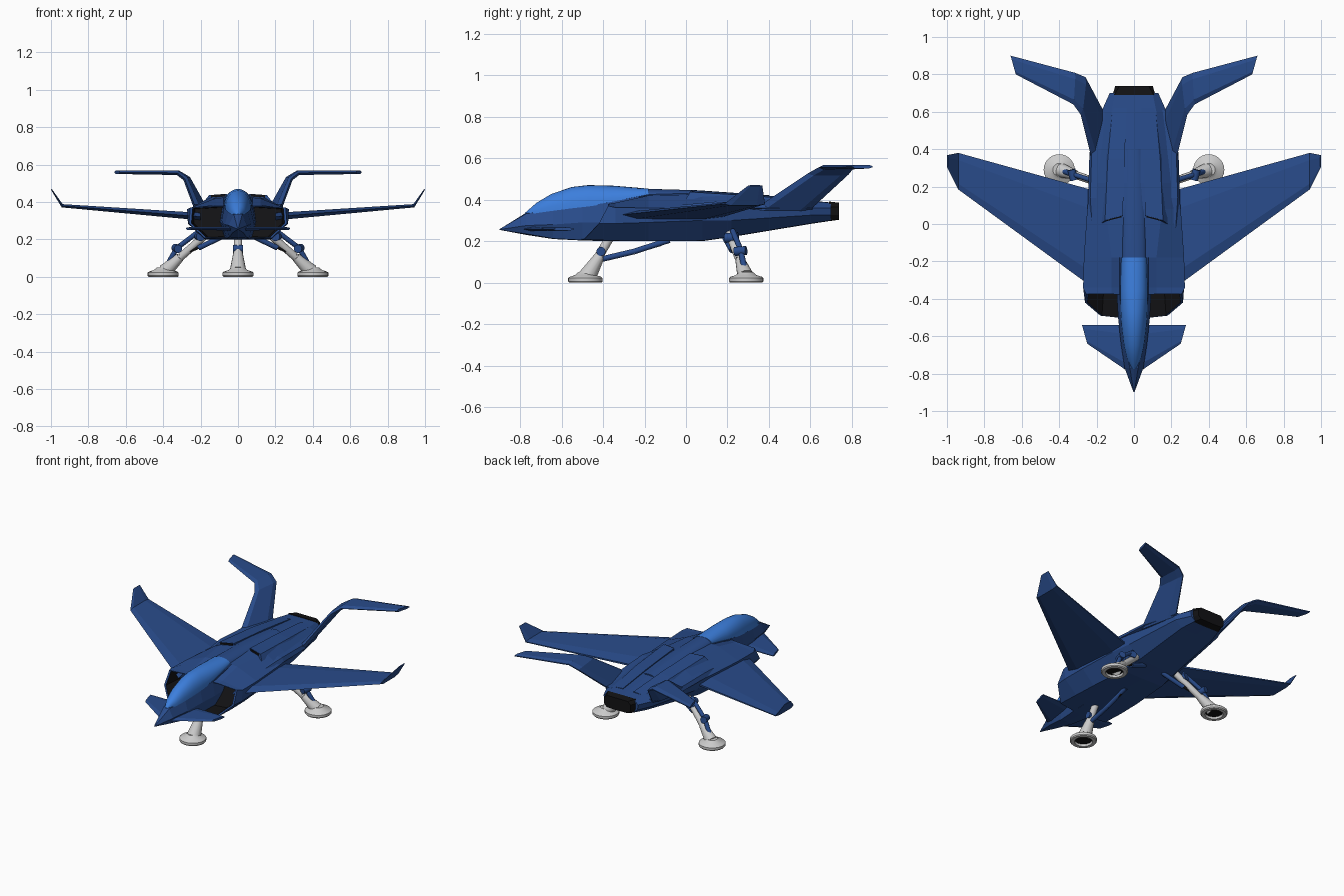
import bpy, bmesh
from math import cos, sin, pi
from mathutils import Vector as V

if "Cube" in bpy.data.objects:
    bpy.data.objects.remove(bpy.data.objects["Cube"])


def material(name, rgb):
    m = bpy.data.materials.new(name)
    m.diffuse_color = (*rgb, 1)
    m.use_nodes = True
    m.node_tree.nodes["Principled BSDF"].inputs["Base Color"].default_value = m.diffuse_color
    return m


BLUE = material("hull_blue", (0.022, 0.072, 0.26))
GLASS = material("canopy_blue", (0.045, 0.21, 0.72))
BLACK = material("black", (0.006, 0.006, 0.007))


def loft(name, rings, mat=None, mirror=False, caps=(True, True), smooth=False):
    """Skin a list of equal-length point rings."""
    bm = bmesh.new()
    vs = [[bm.verts.new(p) for p in r] for r in rings]
    n = len(vs[0])
    for a, b in zip(vs, vs[1:]):
        for i in range(n):
            j = (i + 1) % n
            bm.faces.new((a[i], a[j], b[j], b[i]))
    for on, r in zip(caps, (vs[0], vs[-1])):
        if on:
            bm.faces.new(r)
    bmesh.ops.recalc_face_normals(bm, faces=bm.faces)
    me = bpy.data.meshes.new(name)
    bm.to_mesh(me)
    bm.free()
    ob = bpy.data.objects.new(name, me)
    bpy.context.collection.objects.link(ob)
    if mat:
        me.materials.append(mat)
    if mirror:
        ob.modifiers.new("mirror", "MIRROR").use_mirror_merge = False
    if smooth:
        bpy.context.view_layer.objects.active = ob
        ob.select_set(True)
        bpy.ops.object.shade_smooth_by_angle()
        ob.select_set(False)
    return ob


def full(half):
    """Complete a half section whose ends lie on x = 0."""
    return half + [(-x, y, z) for x, y, z in half[-2:0:-1]]


def sec(y, top, pts, bottom):
    return full([(0, y, top)] + [(x, y, z) for x, z in pts] + [(0, y, bottom)])


def scaled(ring, s, dy=0):
    return [(x * s, y + dy, 0.295 + (z - 0.295) * s) for x, y, z in ring]


def panel(name, stations, mirror=True):
    """Wing-like panel; station = leading point, trailing point, up, thickness."""
    rings = []
    for le, te, up, t in stations:
        le, te, u = V(le), V(te), V(up).normalized() * t / 2
        a, b = le.lerp(te, 0.15), le.lerp(te, 0.8)
        rings.append([le, a + u, b + u, te + u * .3, te - u * .3, b - u, a - u])
    return loft(name, rings, BLUE, mirror)


def rod(name, a, b, r1, r2, mat=None, mirror=False, n=14):
    a, b = V(a), V(b)
    q = (b - a).to_track_quat('Z', 'Y')
    ring = lambda c, r: [c + q @ V((r * cos(2 * pi * i / n), r * sin(2 * pi * i / n), 0)) for i in range(n)]
    return loft(name, [ring(a, r1), ring(b, r2)], mat, mirror, smooth=True)


def lathe(name, x, y, profile, mat=None, mirror=False, n=28):
    rings = [[(x + r * cos(2 * pi * i / n), y + r * sin(2 * pi * i / n), z) for i in range(n)]
             for r, z in profile]
    return loft(name, rings, mat, mirror, caps=(False, True), smooth=True)


# Main hull with slanted intake lip
lip = full([(0, -.38, .38), (.12, -.375, .378), (.255, -.375, .37),
            (.262, -.42, .285), (.18, -.49, .208), (0, -.51, .203)])
tail = sec(.70, .386, [(.10, .385), (.13, .36), (.125, .325), (.095, .30)], .298)
loft("hull", [
    scaled(lip, .95), lip,
    sec(-.34, .385, [(.12, .385), (.272, .362), (.268, .285), (.18, .202)], .2),
    sec(-.18, .43, [(.12, .42), (.268, .36), (.262, .29), (.175, .2)], .2),
    sec(.08, .437, [(.15, .425), (.25, .36), (.24, .30), (.155, .202)], .2),
    sec(.22, .43, [(.15, .42), (.235, .362), (.222, .30), (.14, .222)], .22),
    sec(.60, .395, [(.12, .392), (.175, .36), (.17, .325), (.12, .285)], .283),
    tail], BLUE, caps=(False, True))
loft("intake_mouths", [scaled(lip, .95, .002), scaled(lip, .9, .14)], BLACK, caps=(False, True))

# Exhaust nozzle at the tail
loft("exhaust_nozzle", [
    sec(.69, .391, [(.105, .39), (.115, .365), (.112, .325), (.098, .298)], .296),
    sec(.738, .385, [(.078, .385), (.10, .365), (.10, .325), (.08, .305)], .303)], BLACK)

# Nose and cockpit body
loft("nose", [
    sec(-.898, .258, [(.002, .258), (.003, .256), (.002, .254)], .254),
    sec(-.77, .337, [(.022, .332), (.05, .275), (.03, .235)], .23),
    sec(-.64, .36, [(.05, .352), (.07, .28), (.045, .212)], .21),
    sec(-.50, .375, [(.066, .368), (.085, .29), (.062, .205)], .203),
    sec(-.38, .39, [(.076, .385), (.092, .29), (.07, .202)], .2),
    sec(-.18, .43, [(.076, .425), (.10, .30), (.08, .203)], .2)], BLUE)

# Canopy and dorsal spine: half-ellipse sections
arch = lambda y, w, base, top: [(w * cos(pi * i / 14), y, base + (top - base) * sin(pi * i / 14) ** .85)
                                for i in range(15)]
loft("canopy", [arch(*a) for a in (
    (-.775, .010, .325, .337), (-.72, .038, .335, .385), (-.65, .054, .345, .427),
    (-.55, .067, .358, .461), (-.47, .072, .367, .470), (-.35, .074, .385, .467),
    (-.18, .068, .42, .453))], GLASS, smooth=True)
loft("dorsal_spine", [arch(*a) for a in (
    (-.185, .066, .41, .452), (.06, .066, .41, .445), (.40, .05, .39, .421))], BLUE, smooth=True)

# Raised engine covers with dark forward slots
cover = lambda y, x0, x1, top, d: [(x0, y + d, top), (x1, y, top - .007), (x1 + .025, y - d * .8, top - .04),
                                   (x0, y + d, top - .045)]
loft("engine_cover", [cover(.02, .06, .155, .444, .025), cover(.35, .05, .14, .424, 0),
                      cover(.62, .04, .115, .397, 0)], BLUE, True)
loft("cover_slot", [[(.068, y + .02, .442), (.145, y, .437), (.145, y, .425), (.068, y + .02, .43)]
                    for y in (.016, .03)], BLACK, True)

# Side booms that carry the tail fins
boom = lambda y, x0, x1, z0, z1: [(x0, y, z1), (x1 - .012, y, z1), (x1, y, (z0 + z1) / 2), (x0, y, z0)]
loft("tail_boom", [boom(-.02, .19, .235, .35, .375), boom(.14, .17, .246, .335, .39),
                   boom(.38, .15, .238, .335, .382), boom(.61, .14, .18, .34, .372)], BLUE, True)

# Main wings with upturned tips
panel("wing", [((.20, -.355, .322), (.20, .175, .322), (0, 0, 1), .04),
               ((.94, .185, .38), (.94, .38, .38), (-.3, 0, 1), .018),
               ((.998, .30, .468), (.998, .368, .468), (-1, 0, .6), .006)])

# Canards beside the nose
panel("canard", [((.03, -.79, .258), (.03, -.54, .258), (0, 0, 1), .02),
                 ((.25, -.64, .258), (.278, -.54, .258), (0, 0, 1), .014)])

# Cranked tail fins
panel("tail_fin", [((.222, .33, .355), (.165, .60, .355), (-.8, 0, .6), .035),
                   ((.285, .585, .525), (.262, .785, .525), (-.75, 0, .65), .026),
                   ((.325, .64, .556), (.315, .808, .556), (-.25, 0, 1), .024),
                   ((.632, .80, .559), (.66, .90, .559), (0, 0, 1), .018)])

# Landing gear: shared foot, then legs, joints and braces
FOOT = [(.052, .02), (.056, 0), (.078, 0), (.083, .006), (.083, .022), (.076, .028), (.05, .036), (.034, .05)]
for label, x, y, mir in (("front", 0, -.485, False), ("rear", .4, .29, True)):
    lathe(label + "_foot", x, y, FOOT, None, mir)
    lathe(label + "_foot_recess", x, y, [(.054, .014), (.03, .016), (.01, .017)], BLACK, mir)

rod("front_leg_base", (0, -.475, .03), (0, -.415, .13), .045, .025)
rod("front_leg", (0, -.43, .11), (0, -.36, .23), .022, .022)
rod("front_joint", (-.028, -.41, .15), (.028, -.41, .15), .022, .022, BLUE)
rod("front_actuator", (0, -.42, .11), (0, -.25, .15), .014, .014, BLUE)
rod("front_brace", (0, -.40, .11), (0, -.12, .185), .009, .009, BLACK)
rod("front_brace_sleeve", (0, -.25, .15), (0, -.08, .205), .014, .014, BLUE)

rod("rear_leg_base", (.39, .287, .03), (.31, .262, .105), .04, .024, None, True)
rod("rear_leg", (.325, .267, .09), (.16, .21, .235), .021, .021, None, True)
rod("rear_knee", (.32, .235, .15), (.335, .29, .155), .022, .022, BLUE, True)
rod("rear_upper_actuator", (.325, .265, .155), (.20, .225, .25), .013, .013, BLUE, True)
rod("rear_lower_actuator", (.33, .265, .15), (.37, .28, .075), .013, .015, BLUE, True)
rod("rear_hip", (.20, .19, .215), (.215, .25, .22), .024, .024, BLUE, True)
rod("rear_brace", (.31, .25, .115), (.08, .19, .215), .009, .009, BLACK, True)
rod("rear_brace_sleeve", (.21, .222, .155), (.07, .185, .222), .014, .014, BLUE, True)
